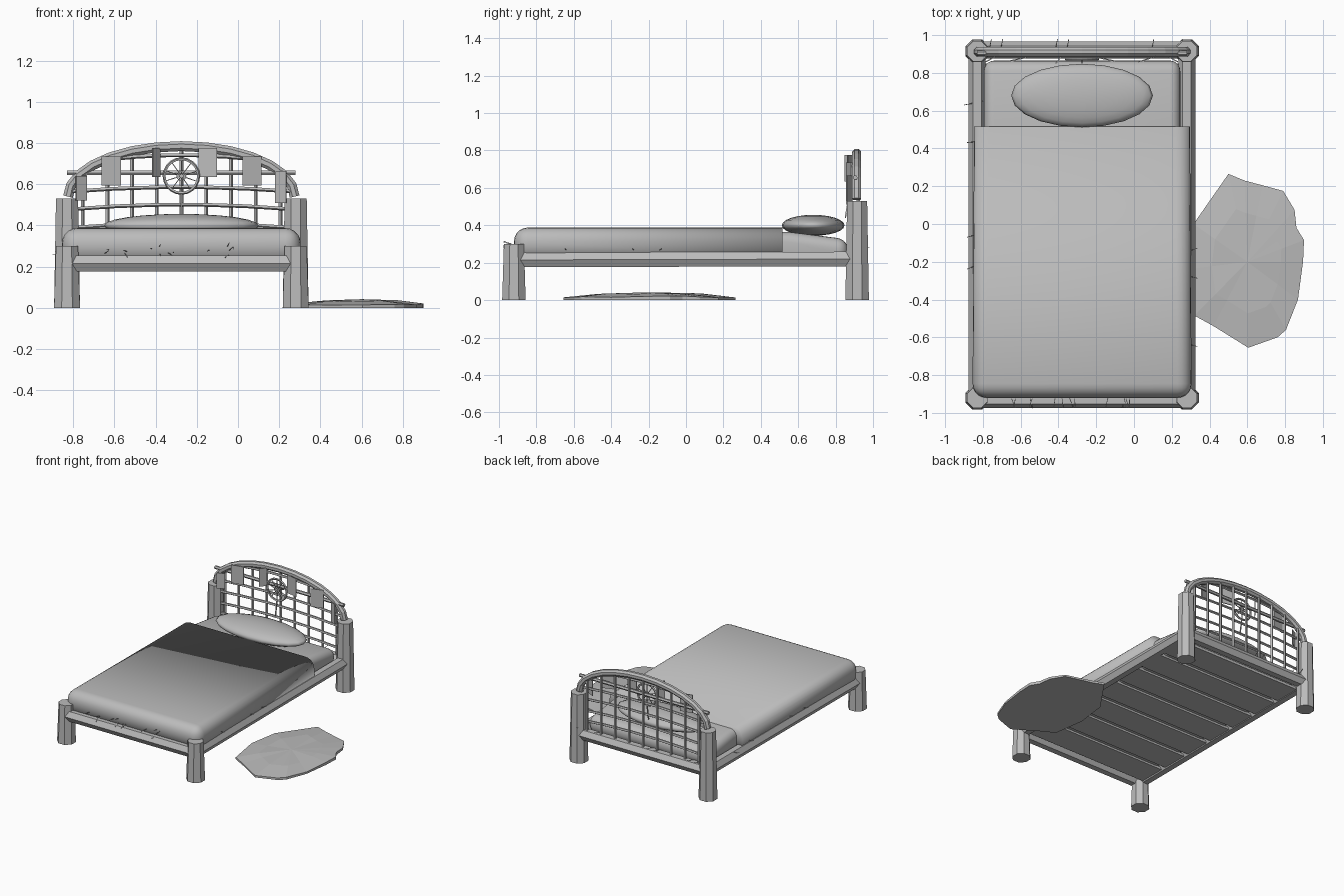
import bpy, bmesh, math, random
from mathutils import Vector

if "Cube" in bpy.data.objects:
    bpy.data.objects.remove(bpy.data.objects["Cube"])

random.seed(4)
CX = -0.275                      # centre line of the bed
grey = bpy.data.materials.new("plain_grey")
grey.diffuse_color = (0.5, 0.5, 0.5, 1)
grey.use_nodes = True
grey.node_tree.nodes["Principled BSDF"].inputs["Base Color"].default_value = grey.diffuse_color


def finish(name, bm, smooth=False):
    bmesh.ops.recalc_face_normals(bm, faces=bm.faces)
    me = bpy.data.meshes.new(name)
    bm.to_mesh(me)
    bm.free()
    me.materials.append(grey)
    if smooth:
        me.shade_smooth()
    ob = bpy.data.objects.new(name, me)
    bpy.context.collection.objects.link(ob)
    return ob


def tube(bm, pts, r, sides=6, r2=None):
    """Sweep a regular polygon along a path, capped at both ends."""
    pts = [Vector(p) for p in pts]
    r2 = r if r2 is None else r2
    rings = []
    for i, p in enumerate(pts):
        d = (pts[min(i + 1, len(pts) - 1)] - pts[max(i - 1, 0)]).normalized()
        up = Vector((0, 1, 0)) if abs(d.y) < 0.9 else Vector((1, 0, 0))
        u = d.cross(up).normalized()
        v = d.cross(u)
        rad = r + (r2 - r) * i / (len(pts) - 1)
        rings.append([bm.verts.new(p + rad * (u * math.cos(a) + v * math.sin(a)))
                      for a in [math.tau * (k + 0.5) / sides for k in range(sides)]])
    for a, b in zip(rings, rings[1:]):
        for k in range(sides):
            n = (k + 1) % sides
            bm.faces.new((a[k], a[n], b[n], b[k]))
    bm.faces.new(rings[0])
    bm.faces.new(rings[-1])


def box(bm, lo, hi):
    lo, hi = Vector(lo), Vector(hi)
    vs = bmesh.ops.create_cube(bm, size=1)["verts"]
    for v in vs:
        v.co = Vector(((lo[i] + hi[i]) / 2 + v.co[i] * (hi[i] - lo[i]) for i in range(3)))
    return vs


# Four octagonal posts, taller at the head
for name, y, h in (("head_post", 0.915, 0.53), ("foot_post", -0.92, 0.30)):
    for side, label in ((-1, "left"), (1, "right")):
        bm = bmesh.new()
        x = CX + side * 0.555
        tube(bm, [(x, y, 0), (x, y, h)], 0.068, 8, 0.058)
        finish(f"{label}_{name}", bm)

# Rails
bm = bmesh.new()
for side in (-1, 1):
    x = CX + side * 0.555
    tube(bm, [(x, -0.92, 0.215), (x, 0.915, 0.22)], 0.045)
for y in (-0.93, 0.92):
    tube(bm, [(CX - 0.555, y, 0.215), (CX + 0.555, y, 0.215)], 0.045)
finish("bed_rails", bm)

# Slats
bm = bmesh.new()
for i in range(7):
    y = -0.755 + i * 0.25
    box(bm, (CX - 0.54, y - 0.105, 0.185), (CX + 0.54, y + 0.105, 0.205))
finish("slats", bm)


# Headboard: arch, woven bars and cross pole
def arch_z(dx):
    return 0.53 + 0.255 * math.sqrt(max(0, 1 - (dx / 0.55) ** 2))


bm = bmesh.new()
tube(bm, [(CX - 0.55 * math.cos(a), 0.912, 0.54 + 0.245 * math.sin(a))
          for a in [math.pi * i / 14 for i in range(15)]], 0.026, 8)
finish("headboard_arch", bm)

bm = bmesh.new()
for i in range(9):
    dx = -0.48 + i * 0.12
    tube(bm, [(CX + dx, 0.92, 0.22), (CX + dx, 0.92, arch_z(dx))], 0.01, 5)
for z in (0.31, 0.39, 0.48, 0.565, 0.72):
    w = 0.53 if z < 0.56 else 0.55 * math.sqrt(1 - ((z - 0.53) / 0.255) ** 2)
    tube(bm, [(CX + w * t, 0.902, z + 0.022 * (1 - t * t))
              for t in (-1, -0.6, -0.2, 0.2, 0.6, 1)], 0.01, 5)
tube(bm, [(CX - 0.555, 0.905, 0.655), (CX + 0.555, 0.905, 0.655)], 0.013, 6)
finish("headboard_lattice", bm)

# Woven hoop with spokes and a hanging cord
bm = bmesh.new()
C = Vector((CX, 0.872, 0.64))


def hoop_point(a, r):
    return C + Vector((r * math.cos(a), 0, r * math.sin(a)))


tube(bm, [hoop_point(math.tau * i / 20, 0.083) for i in range(21)], 0.008, 5)
tube(bm, [hoop_point(math.tau * i / 10, 0.022) for i in range(11)], 0.003, 4)
for i in range(5):
    a = math.pi * i / 5 + 0.3
    tube(bm, [hoop_point(a, 0.083), hoop_point(a, -0.083)], 0.003, 4)
tube(bm, [C - Vector((0, 0, 0.08)), C - Vector((0, 0.02, 0.2))], 0.005, 4)
finish("woven_hoop", bm)

# Cloth strips hanging from the arch: x, half width, top, bottom, turn
bm = bmesh.new()
for x, w, top, low, turn in ((-0.76, 0.03, 0.64, 0.52, 0.5), (-0.615, 0.048, 0.735, 0.595, 0.2),
                             (-0.397, 0.028, 0.775, 0.635, 0.9), (-0.147, 0.046, 0.775, 0.635, -0.2),
                             (0.068, 0.048, 0.735, 0.595, 0.3), (0.207, 0.03, 0.665, 0.51, -0.5)):
    vs = box(bm, (-w, -0.003, low), (w, 0.003, top))
    for v in vs:
        px, py = v.co.x, v.co.y
        v.co.x = x + px * math.cos(turn) - py * math.sin(turn)
        v.co.y = 0.872 + px * math.sin(turn) + py * math.cos(turn)
finish("cloth_strips", bm)


# Mattress and blanket: boxes with soft edges
def soften(bm, width, keep=lambda e: True):
    es = [e for e in bm.edges if e.calc_face_angle(0) > 0.4 and keep(e)]
    bmesh.ops.bevel(bm, geom=es, offset=width, segments=5, profile=0.5, affect="EDGES")


bm = bmesh.new()
box(bm, (CX - 0.52, -0.88, 0.2), (CX + 0.52, 0.865, 0.365))
bmesh.ops.bisect_plane(bm, geom=bm.verts[:] + bm.edges[:] + bm.faces[:],
                       plane_co=(0, 0.55, 0), plane_no=(0, 1, 0))
for v in bm.verts:
    if v.co.y > 0.8 and v.co.z > 0.3:
        v.co.z = 0.325
soften(bm, 0.055)
finish("mattress", bm, True)

bm = bmesh.new()
box(bm, (CX - 0.58, -0.92, 0.22), (CX + 0.58, 0.515, 0.388))
for v in bm.verts:
    if v.co.y > 0:
        v.co.x = CX + (v.co.x - CX) * 0.985
soften(bm, 0.075, lambda e: min(v.co.y for v in e.verts) < 0.5
       and max(v.co.z for v in e.verts) > 0.3)
blanket = finish("blanket", bm, True)

# Pillow
bm = bmesh.new()
bmesh.ops.create_uvsphere(bm, u_segments=20, v_segments=12, radius=1)
for v in bm.verts:
    v.co = Vector((CX + v.co.x * 0.375, 0.68 + v.co.y * 0.168, 0.4 + v.co.z * 0.056))
finish("pillow", bm, True)

# Ragged hide rug beside the bed
outline = [(.315, .0), (.50, .265), (.585, .23), (.68, .205), (.79, .175), (.85, .075),
           (.86, -.02), (.9, -.085), (.895, -.2), (.868, -.4), (.805, -.56), (.76, -.6),
           (.605, -.655), (.42, -.54), (.32, -.485), (.285, -.24)]
bm = bmesh.new()
centre = Vector((0.6, -0.2, 0))
rings = []
for s, z in ((1, 0.0), (1, 0.013), (0.6, 0.028)):
    rings.append([bm.verts.new((centre.x + (x - centre.x) * s, centre.y + (y - centre.y) * s,
                                z + (random.uniform(0, 0.01) if z else 0))) for x, y in outline])
n = len(outline)
for a, b in zip(rings, rings[1:]):
    for k in range(n):
        bm.faces.new((a[k], a[(k + 1) % n], b[(k + 1) % n], b[k]))
tip = bm.verts.new(centre + Vector((0, 0, 0.042)))
for k in range(n):
    bm.faces.new((rings[2][k], rings[2][(k + 1) % n], tip))
bm.faces.new(rings[0])
finish("hide_rug", bm)

# Loose straw poking out around the frame
bm = bmesh.new()
for i in range(14):
    p = Vector((random.uniform(-0.66, 0.02), -0.925, random.uniform(0.25, 0.3)))
    tube(bm, [p, p + Vector((random.uniform(-.02, .02), -0.05, random.uniform(-.02, .02)))], 0.002, 3)
for i in range(6):
    side = -1 if i % 2 else 1
    p = Vector((CX + side * 0.56, random.uniform(-0.7, 0.75), 0.265))
    tube(bm, [p, p + Vector((side * 0.05, random.uniform(-.02, .02), 0.01))], 0.002, 3)
p = Vector((-0.80, 0.65, 0.25))
tube(bm, [p, p + Vector((-0.1, -0.02, 0.01))], 0.002, 3)
for x in (-0.77, -0.71, -0.42, -0.36, 0.09, 0.24):
    tube(bm, [(x, 0.9, 0.26), (x + 0.015, 0.98, 0.28)], 0.002, 3)
finish("loose_straw", bm)
